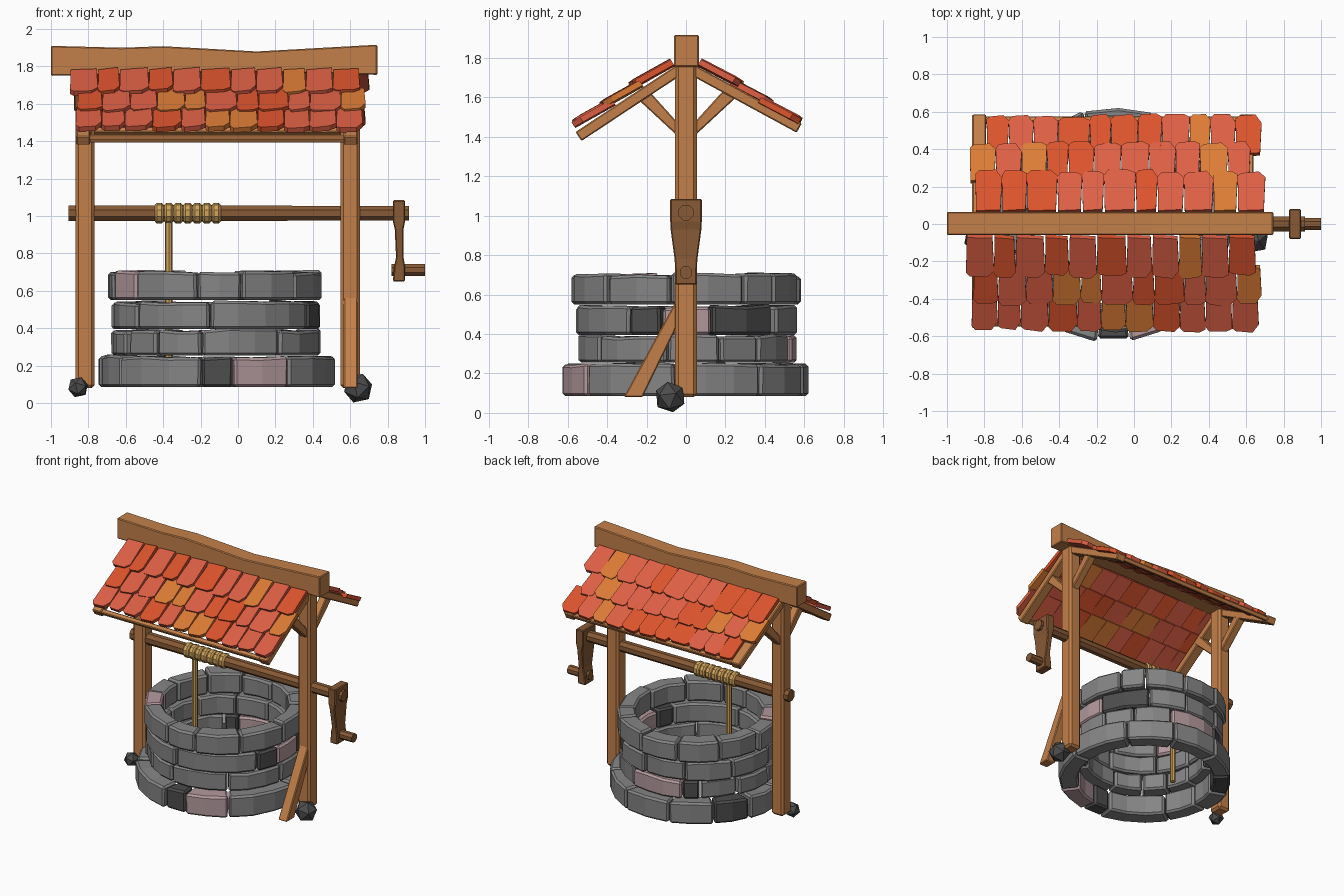
import bpy, bmesh, random
from math import sin, cos, radians, pi

if "Cube" in bpy.data.objects:
    bpy.data.objects.remove(bpy.data.objects["Cube"])

random.seed(4)
J = lambda a: random.uniform(-a, a)


def mat(name, r, g, b):
    m = bpy.data.materials.new(name)
    m.diffuse_color = [(c / 255) ** 2.2 for c in (r, g, b)] + [1]
    m.use_nodes = True
    m.node_tree.nodes["Principled BSDF"].inputs["Base Color"].default_value = m.diffuse_color
    return m


WOOD = mat("wood", 194, 127, 75)
DARK_WOOD = mat("dark_wood", 134, 90, 56)
ROPE = mat("rope", 208, 163, 92)
STONES = [mat("stone", 132, 132, 132), mat("dark_stone", 78, 78, 78), mat("pink_stone", 178, 152, 156)]
TILES = [mat("tile_red", 220, 95, 70), mat("tile_scarlet", 218, 84, 48), mat("tile_orange", 218, 122, 56)]


def build(name, parts, mats, bevel=0):
    """parts: list of (cross-sections, material index); each is skinned and capped."""
    bm = bmesh.new()
    for sections, mi in parts:
        rows = [[bm.verts.new(p) for p in s] for s in sections]
        n = len(rows[0])
        faces = [bm.faces.new(rows[0]), bm.faces.new(rows[-1])]
        for a, b in zip(rows, rows[1:]):
            faces += [bm.faces.new((a[i], a[(i + 1) % n], b[(i + 1) % n], b[i])) for i in range(n)]
        for f in faces:
            f.material_index = mi
    bmesh.ops.recalc_face_normals(bm, faces=bm.faces)
    me = bpy.data.meshes.new(name)
    bm.to_mesh(me)
    bm.free()
    ob = bpy.data.objects.new(name, me)
    bpy.context.collection.objects.link(ob)
    for m in mats:
        me.materials.append(m)
    if bevel:
        mod = ob.modifiers.new("bevel", 'BEVEL')
        mod.width, mod.segments = bevel, 1
        mod.limit_method, mod.angle_limit = 'ANGLE', radians(40)
    return ob


def prism(name, yz, x0, x1, m=WOOD, bevel=0.006):
    return build(name, [([[(x, y, z) for y, z in yz] for x in (x0, x1)], 0)], [m], bevel)


def rod_x(name, profile, z, n, m):
    """Lathe (x, radius) pairs around a line parallel to x."""
    secs = [[(x, r * cos(2 * pi * (i + .5) / n), z + r * sin(2 * pi * (i + .5) / n)) for i in range(n)]
            for x, r in profile]
    return build(name, [(secs, 0)], [m])


# Stone courses: inner radius, outer radius, z range, seam angles from the front, {stone: shade}
CX = -0.11
COURSES = [
    (.495, .625, .085, .25, [-8, 8, 37, 85, 127, 160, 195, 225, 250, 275, 304], {0: 1, 1: 2, 7: 1}),
    (.43, .555, .255, .39, [-60, -37, -9, 37, 80, 108, 131, 160, 203, 216, 245, 275], {7: 2, 8: 1}),
    (.43, .56, .395, .54, [-50, -4, 59, 77, 104, 143, 172, 205, 240, 275], {2: 1, 3: 2, 4: 1}),
    (.45, .58, .55, .70, [-73, -50, -11, 13, 46, 82, 121, 140, 170, 200, 230, 262], {0: 2}),
]
for k, (ri, ro, z0, z1, seams, shades) in enumerate(COURSES):
    parts = []
    for i, a0 in enumerate(seams):
        a1 = seams[i + 1] if i + 1 < len(seams) else seams[0] + 360
        n = max(1, round((a1 - a0) / 16))
        r_out, top, secs = ro + J(.012), z1 + J(.006), []
        for j in range(n + 1):
            a = radians(a0 + .4 + (a1 - a0 - .8) * j / n)
            r, t = r_out + J(.006), top + J(.007)
            lean = J(.02) if j in (0, n) else 0
            secs.append([(CX + q * sin(a + s), -q * cos(a + s), z) for q, z, s in
                         ((ri, z0, 0), (r, z0, 0), (r, t, lean * .3), (ri, t, 0))])
        parts.append((secs, shades.get(i, 0)))
    build(f"stone_course_{k + 1}", parts, STONES, .014)

# Posts, with roof braces on both sides
for side, x in (("left", -.818), ("right", .6)):
    prism(side + "_post", [(-.055, .08), (.055, .08), (.055, 1.77), (-.055, 1.77)],
          x - .052, x + .052, bevel=.016)
    for s, end in ((-1, "front"), (1, "back")):
        yz = [(.05, 1.41), (.05, 1.48), (.19, 1.635), (.255, 1.6)]
        prism(f"{side}_{end}_brace", [(s * y, z) for y, z in yz], x - .03, x + .03)

# Leaning prop on the right post
prism("post_prop", [(-.05, .57), (-.05, .43), (-.22, .08), (-.315, .08)], .565, .64)

# Uneven ridge beam
ridge = [(-1, 1.75, 1.91), (-.62, 1.755, 1.9), (-.4, 1.765, 1.908), (.1, 1.77, 1.88), (.745, 1.755, 1.916)]
build("ridge_beam", [([[(x, -.06, a), (x, .065, a), (x, .065, b), (x, -.06, b)] for x, a, b in ridge], 0)],
      [WOOD], .006)

# Roof slopes: side sign, tile angle, rafter angle, x range of each tile row
SLOPES = [
    ("front", -1, 33.5, 33.5, [(-.90, .65), (-.86, .68), (-.87, .665)]),
    ("back", 1, 32, 28.5, [(-.85, .70), (-.88, .62), (-.79, .68)]),
]
for end, s, tile_deg, raft_deg, rows in SLOPES:
    def on_slope(t, n, deg):
        a = radians(deg)
        return s * (.06 + t * cos(a) + n * sin(a)), 1.755 - t * sin(a) + n * cos(a)

    # Rafters and eaves batten
    raft = [on_slope(t, n, raft_deg) for t, n in ((-.05, 0), (.6, 0), (.6, -.055), (-.05, -.055))]
    prism(end + "_left_rafter", raft, -.865, -.79)
    prism(end + "_right_rafter", raft, .565, .64)
    batten = [on_slope(t, n, raft_deg) for t, n in ((.56, -.01), (.595, -.01), (.595, -.045), (.56, -.045))]
    prism(end + "_eaves_batten", batten, -.80, .575)

    # Overlapping tiles with chipped lower corners
    for k, (xa, xb) in enumerate(rows):
        low = (.23, .41, .58)[k]
        up, count, parts = low - (.225 if k else .235), 11, []
        edges = [xa + (xb - xa) * i / count + (J(.018) if 0 < i < count else 0) for i in range(count + 1)]
        for x0, x1 in zip(edges, edges[1:]):
            w, e = x1 - x0, low + J(.01)
            tilt, c = .012 + J(.006), random.choice((.02, .035, .05))
            plan = [(x0 + .006, up), (x1 - .006, up), (x1 + .002, e - c), (x1 - w * .22, e),
                    (x0 + w * .15, e + J(.008)), (x0 + .002, e - .022)]
            secs = []
            for h in (0, .03):
                pts = []
                for x, t in plan:
                    n = h + .016 * (t - up) / .22 + tilt * (x - x0) / w
                    y, z = on_slope(t, n, tile_deg)
                    pts.append((x, y, z))
                secs.append(pts)
            parts.append((secs, random.choice((0, 0, 0, 0, 1, 1, 1, 2, 2))))
        build(f"{end}_tile_row_{k + 1}", parts, TILES)

# Windlass: axle, rope coil, hanging rope
rod_x("axle", [(-.905, .046), (.915, .042)], 1.015, 8, DARK_WOOD)
coil = []
for i in range(7):
    x = -.445 + i * .051
    coil += [(x, .044), (x + .011, .056), (x + .036, .056), (x + .047, .044)]
rod_x("rope_coil", coil, 1.015, 10, ROPE)
build("hanging_rope", [([[(-.37 + .02 * cos(i * pi / 4), .02 * sin(i * pi / 4), z) for i in range(8)]
                         for z in (.17, 1.0)], 0)], [ROPE])

# Crank arm with its handle
arm = [(.65, .828, .893, .055), (.73, .835, .893, .055), (.78, .845, .885, .058),
       (.93, .838, .885, .078), (.97, .828, .893, .08), (1.085, .828, .893, .08)]
build("crank_arm", [([[(a, -h, z), (b, -h, z), (b, h, z), (a, h, z)] for z, a, b, h in arm], 0)],
      [DARK_WOOD], .006)
rod_x("crank_handle", [(.82, .034), (1.0, .034)], .712, 8, DARK_WOOD)

# Loose rocks by the posts
for name, loc, r in (("right_rock", (.642, -.08, .08), .082), ("left_rock", (-.855, -.085, .085), .057)):
    bpy.ops.mesh.primitive_ico_sphere_add(subdivisions=1, radius=r, location=loc, rotation=(.3, .2, .5))
    bpy.context.object.name = name
    bpy.context.object.data.materials.append(STONES[1])
